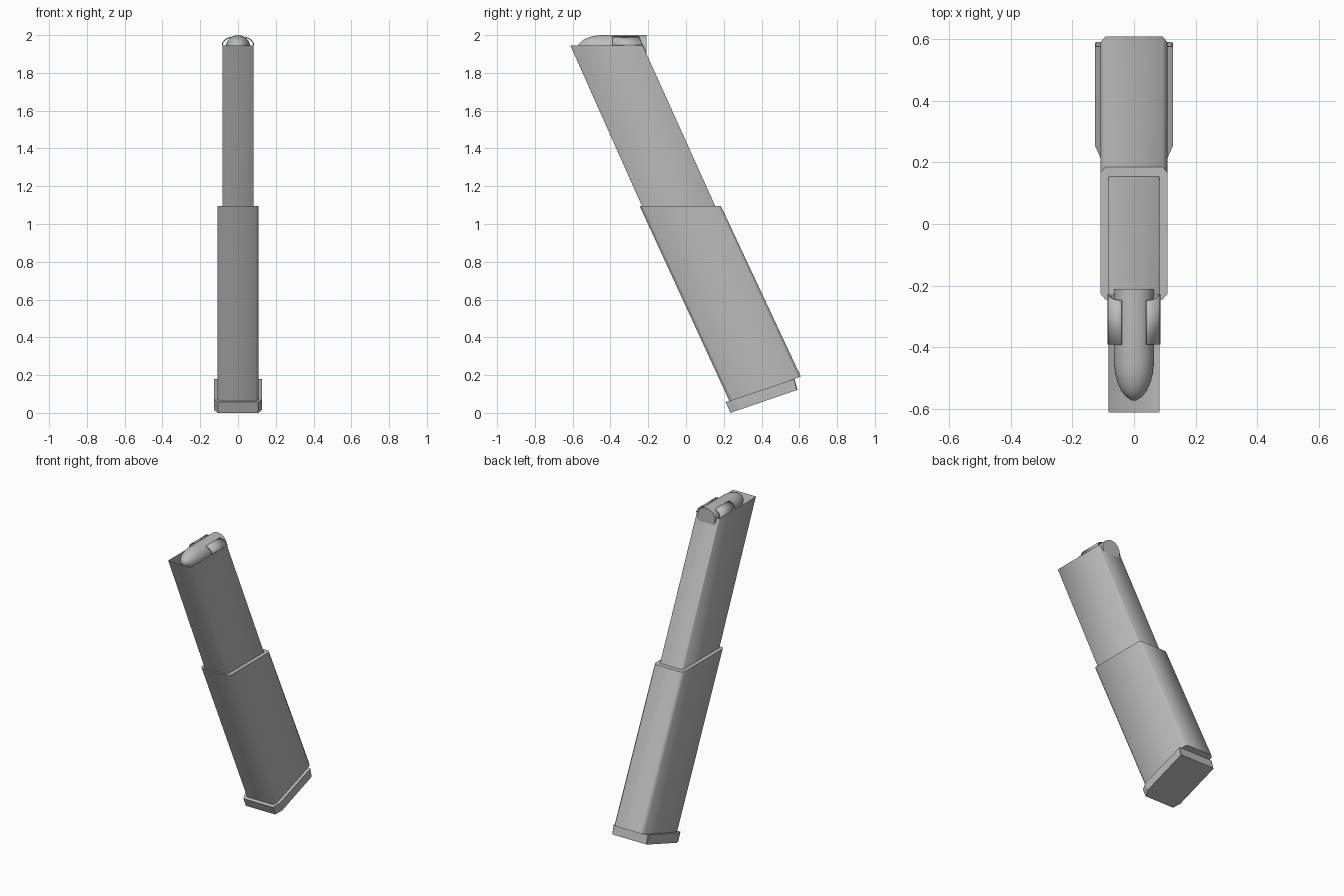
import bpy, bmesh, math

if "Cube" in bpy.data.objects:
    bpy.data.objects.remove(bpy.data.objects["Cube"])

steel = bpy.data.materials.new("grey_steel")
steel.diffuse_color = (0.5, 0.5, 0.5, 1)
steel.use_nodes = True
steel.node_tree.nodes["Principled BSDF"].inputs["Base Color"].default_value = steel.diffuse_color


def finish(bm, name, angle=None):
    bmesh.ops.recalc_face_normals(bm, faces=bm.faces)
    me = bpy.data.meshes.new(name)
    bm.to_mesh(me)
    bm.free()
    ob = bpy.data.objects.new(name, me)
    bpy.context.collection.objects.link(ob)
    me.materials.append(steel)
    if angle:
        bpy.context.view_layer.objects.active = ob
        ob.select_set(True)
        bpy.ops.object.shade_smooth_by_angle(angle=math.radians(angle))
        ob.select_set(False)
    return ob


def section(front, back, half, cf, cb):
    """Chamfered rectangle between two (y, z) points; cf and cb are (inset x, length) of the corners."""
    (y0, z0), (y1, z1) = front, back
    slope = (z1 - z0) / (y1 - y0)
    right = [(half - cf[0], y0), (half, y0 + cf[1]),
             (half, y1 - cb[1]), (half - cb[0], y1)]
    pts = right + [(-x, y) for x, y in reversed(right)]
    return [(x, y, z0 + (y - y0) * slope) for x, y in pts]


def loft(name, rings, bottom=True, top=True, angle=None):
    bm = bmesh.new()
    loops = [[bm.verts.new(p) for p in r] for r in rings]
    for a, b in zip(loops, loops[1:]):
        for i in range(len(a)):
            j = (i + 1) % len(a)
            bm.faces.new((a[i], a[j], b[j], b[i]))
    if bottom:
        bm.faces.new(loops[0][::-1])
    if top:
        bm.faces.new(loops[-1])
    return finish(bm, name, angle)


# Base plate with clipped front corners
cf, cb = (0.02, 0.045), (0.004, 0.004)
loft("base_plate", [section((0.235, 0.0), (0.59, 0.122), 0.127, cf, cb),
                    section((0.21, 0.057), (0.575, 0.18), 0.127, cf, cb)])

# Wide lower sleeve, slanted, with small chamfers
c = (0.015, 0.018)
loft("lower_sleeve", [section((0.23, 0.062), (0.608, 0.192), 0.108, c, c),
                      section((-0.245, 1.095), (0.185, 1.095), 0.108, c, c)], angle=50)

# Narrow upper tube, open at the top
c = (0.004, 0.004)
loft("upper_tube", [section((-0.231, 1.09), (0.157, 1.09), 0.083, c, c),
                    section((-0.612, 1.945), (-0.229, 1.945), 0.083, c, c)],
     top=False, angle=50)

# Curved feed lips that hold the round
arc = [(0.083, 1.945), (0.081, 1.957), (0.073, 1.970), (0.059, 1.981), (0.04, 1.989)]
for side, name in ((1, "right_feed_lip"), (-1, "left_feed_lip")):
    bm = bmesh.new()
    outer = []
    for y_front in (True, False):
        outer.append([bm.verts.new((side * x,
                                    -0.39 if y_front else -0.229 - (z - 1.945) * 0.45, z))
                      for x, z in arc])
    for i in range(len(arc) - 1):
        bm.faces.new((outer[0][i], outer[0][i + 1], outer[1][i + 1], outer[1][i]))
    lip = finish(bm, name, 40)
    mod = lip.modifiers.new("thickness", "SOLIDIFY")
    mod.thickness = 0.006
    mod.offset = 0

# Chambered round: cylinder with a tapered nose along y
profile = [(-0.21, 0.065), (-0.45, 0.065), (-0.485, 0.061), (-0.515, 0.053),
           (-0.54, 0.042), (-0.56, 0.026), (-0.572, 0.008)]
n = 32
loft("top_round", [[(r * math.cos(2 * math.pi * k / n), y,
                     1.935 + r * math.sin(2 * math.pi * k / n)) for k in range(n)]
                   for y, r in profile], angle=40)
